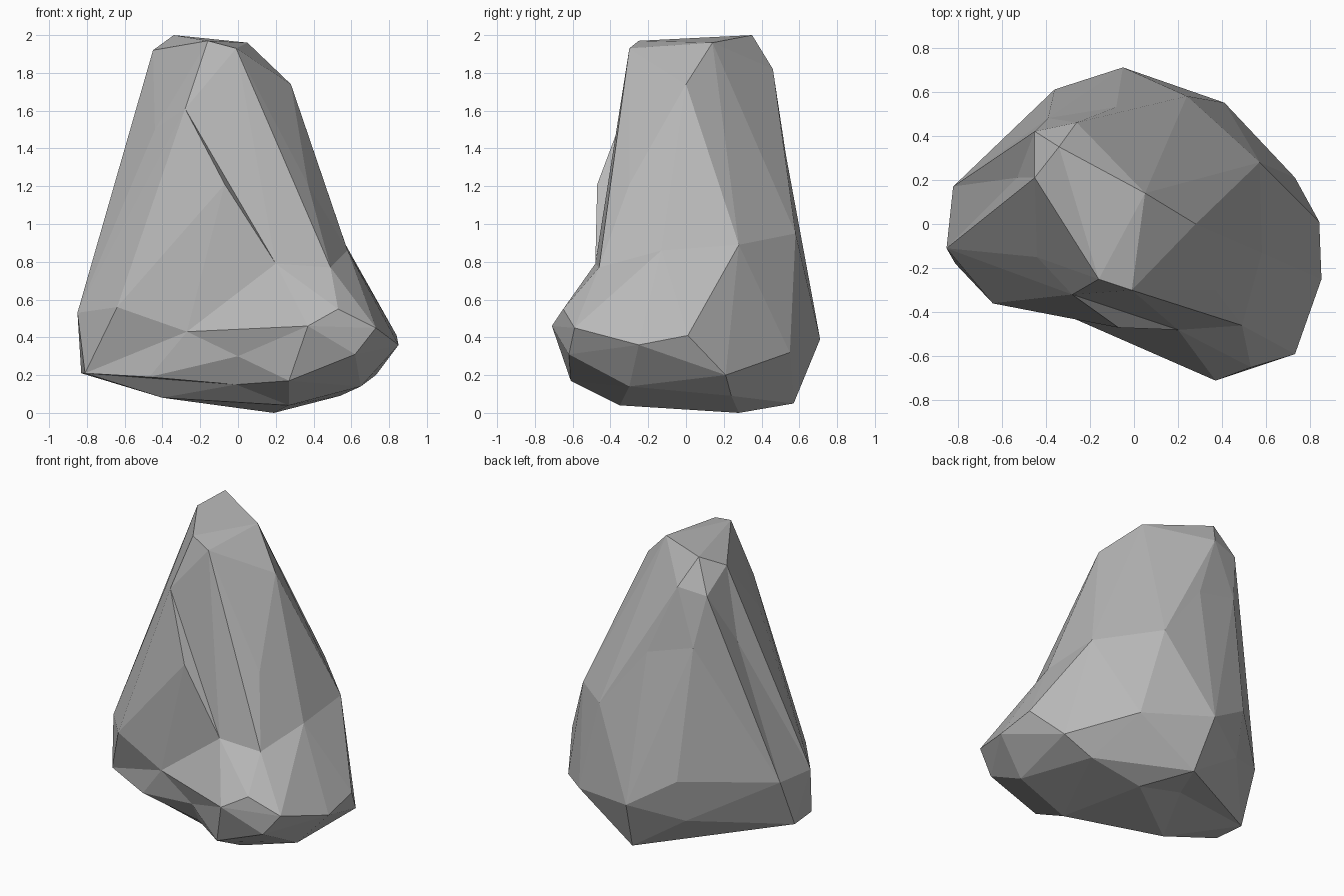
import bpy
import bmesh
from mathutils import Vector

# Remove the default cube only
default_cube = bpy.data.objects.get("Cube")
if default_cube:
    bpy.data.objects.remove(default_cube, do_unlink=True)

# Corner points of each horizontal band of the boulder, in hundredths
crown = [(-34, 35, 200), (-16, -25, 197), (-1, -30, 193), (5, 14, 196),
         (-45, 21, 192), (-45, 42, 179), (-26, 46, 182), (28, 0, 174)]
shoulder = [(-53, 21, 143), (-44, -15, 150), (-39, 48, 145), (-28, -32, 161),
            (-8, 53, 136), (-7, -47, 121), (37, -30, 121)]
waist = [(57, 28, 89), (24, 58, 95), (20, -48, 79), (49, -46, 77),
         (58, -13, 86)]
belly = [(-85, -11, 53), (-82, 17, 54), (-64, -36, 56), (-27, -43, 43),
         (37, -71, 46), (53, -65, 55), (73, -59, 45), (85, -25, 36),
         (84, 1, 41), (-5, 71, 39), (-36, 61, 59), (41, 55, 32)]
foot = [(-81, -18, 21), (-83, 3, 21), (-47, -34, 19), (0, -49, 30),
        (62, -62, 31), (27, -61, 17), (65, -30, 14), (73, 21, 20),
        (-37, 53, 30)]
underside = [(-40, -20, 8), (-1, -40, 15), (27, -35, 4), (54, 24, 9),
             (19, 28, 0), (0, 57, 5), (-16, 25, 10)]


def make_material(name, grey):
    material = bpy.data.materials.new(name)
    material.use_nodes = True
    colour = (grey, grey, grey, 1)
    material.diffuse_color = colour
    shader = material.node_tree.nodes["Principled BSDF"]
    shader.inputs["Base Color"].default_value = colour
    return material


def push_out(point, factor):
    """Move a point away from the vertical core of the boulder."""
    height = min(max(point.z, 0.45), 1.5)
    core = Vector((-0.05, 0.05, height))
    return core + (point - core) * factor


def hull_of(points):
    mesh = bmesh.new()
    corners = [mesh.verts.new(point) for point in points]
    bmesh.ops.convex_hull(mesh, input=corners)
    hidden = {i for i, corner in enumerate(corners) if not corner.link_faces}
    return mesh, corners, hidden


def expose_dents(points):
    """Push dented corners outward until the hull touches every corner."""
    points = [point.copy() for point in points]
    dents = set()
    for attempt in range(200):
        mesh, corners, hidden = hull_of(points)
        mesh.free()
        if not hidden:
            break
        dents |= hidden
        for i in hidden:
            points[i] = push_out(points[i], 1.01)
    return points, dents


def wrap_points(points):
    """Facet a set of corners, keeping the hollows between them."""
    bulged, dents = expose_dents(points)
    # Lift the dents clear of their neighbours so the facets stay compact
    for i in dents:
        bulged[i] = push_out(bulged[i], 1.08)
    bulged, dents = expose_dents(bulged)
    mesh, corners, hidden = hull_of(bulged)
    for corner, point in zip(corners, points):
        corner.co = point
    bmesh.ops.delete(mesh, geom=[corners[i] for i in hidden], context='VERTS')
    bmesh.ops.recalc_face_normals(mesh, faces=mesh.faces[:])
    return mesh


# Build the boulder as one closed, flat-faceted stone
bands = crown + shoulder + waist + belly + foot + underside
surface = wrap_points([Vector(corner) / 100 for corner in bands])
for face in surface.faces:
    face.smooth = False

boulder_mesh = bpy.data.meshes.new("boulder")
surface.to_mesh(boulder_mesh)
surface.free()
boulder_mesh.materials.append(make_material("stone grey", 0.48))
boulder = bpy.data.objects.new("boulder", boulder_mesh)
bpy.context.scene.collection.objects.link(boulder)
